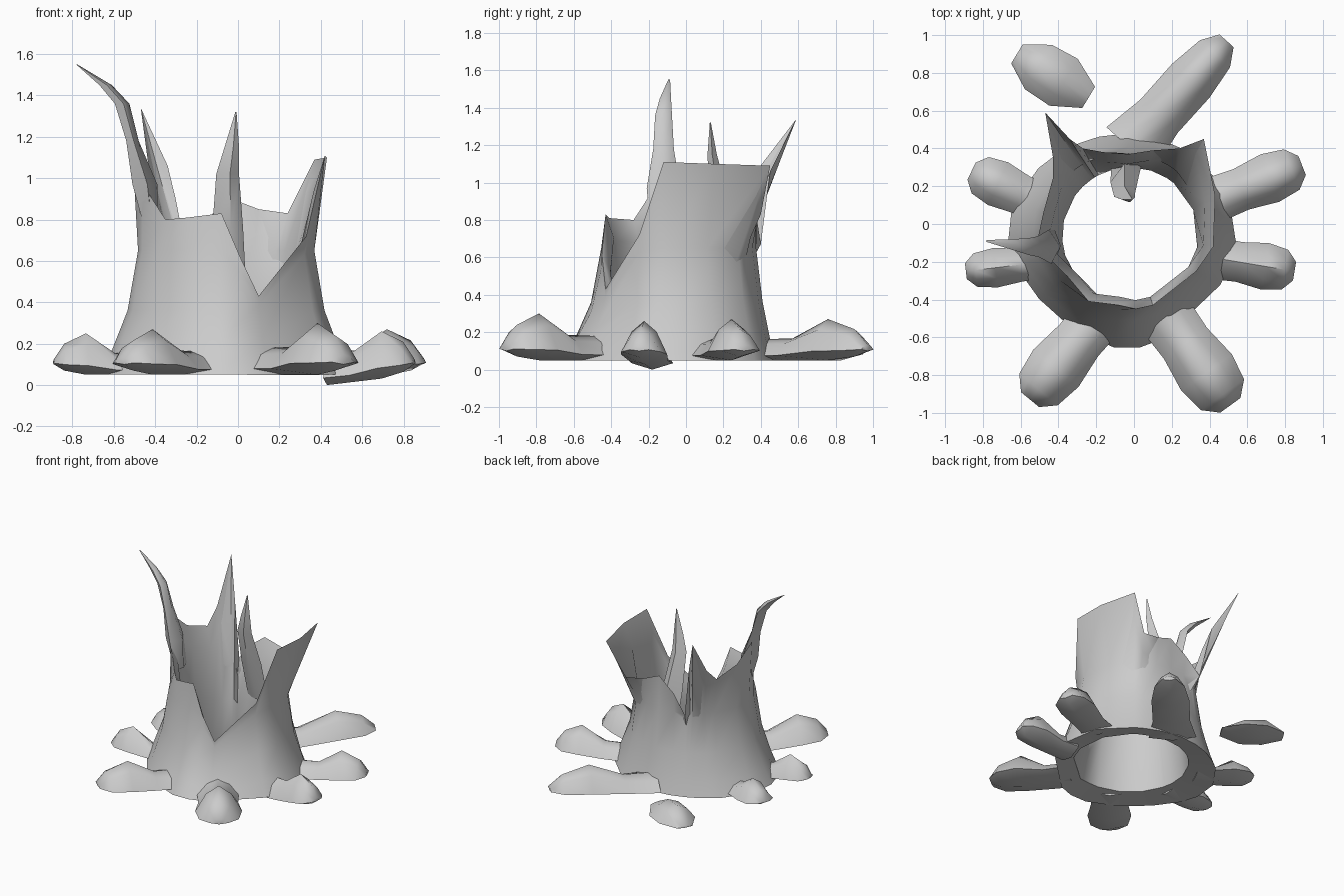
import bpy
import bmesh
from math import atan2, cos, sin, radians
from mathutils import Vector

cube = bpy.data.objects.get("Cube")
if cube:
    bpy.data.objects.remove(cube, do_unlink=True)

grey = bpy.data.materials.new("weathered grey")
grey.use_nodes = True
colour = (0.6, 0.6, 0.6, 1)
grey.diffuse_color = colour
grey.node_tree.nodes["Principled BSDF"].inputs["Base Color"].default_value = colour


def loft(name, rings, wrap=False, angle=60):
    """Skin closed rings of points; wrap joins the last ring to the first."""
    bm = bmesh.new()
    rows = [[bm.verts.new(p) for p in ring] for ring in rings]
    pairs = list(zip(rows, rows[1:]))
    if wrap:
        pairs.append((rows[-1], rows[0]))
    else:
        bm.faces.new(rows[0])
        bm.faces.new(rows[-1])
    for a, b in pairs:
        n = len(a)
        for i in range(n):
            j = (i + 1) % n
            bm.faces.new((a[i], a[j], b[j], b[i]))
    bmesh.ops.recalc_face_normals(bm, faces=bm.faces)
    mesh = bpy.data.meshes.new(name)
    bm.to_mesh(mesh)
    bm.free()
    mesh.materials.append(grey)
    obj = bpy.data.objects.new(name, mesh)
    bpy.context.collection.objects.link(obj)
    bpy.ops.object.select_all(action="DESELECT")
    obj.select_set(True)
    bpy.context.view_layer.objects.active = obj
    bpy.ops.object.shade_smooth_by_angle(angle=radians(angle))
    return obj


# Jagged rim of the hollow trunk, anticlockwise from the front notch
rim = [(0.1, -0.43, 0.43), (0.33, -0.25, 0.72), (0.42, -0.12, 1.11),
       (0.43, 0.15, 1.1), (0.37, 0.45, 1.09), (0.24, 0.4, 0.83),
       (0.1, 0.39, 0.85), (-0.03, 0.37, 0.9), (-0.16, 0.38, 0.8),
       (-0.27, 0.4, 0.67), (-0.34, 0.45, 1.06), (-0.47, 0.59, 1.34),
       (-0.43, 0.36, 1.04), (-0.43, 0.24, 0.93), (-0.48, 0.06, 0.99),
       (-0.51, -0.08, 1.12), (-0.46, -0.17, 0.97), (-0.35, -0.28, 0.8),
       (-0.24, -0.41, 0.81), (-0.08, -0.43, 0.83), (0.01, -0.45, 0.62)]
rim = [Vector(p) for p in rim]
centre = Vector((-0.04, -0.04, 0))


def trunk_ring(radius, level, origin=centre, flare=0, lean=0.03):
    """Ring under the rim; flare widens front and sides, lean the left side."""
    ring = []
    for p in rim:
        a = atan2(p.y - centre.y, p.x - centre.x)
        r = radius + flare * (max(0, -sin(a)) ** 4 + 0.8 * cos(a) ** 4)
        r += lean * max(0, -cos(a)) ** 2
        z = min(level, p.z * 0.85 * level / 0.65 + 0.02)
        ring.append(origin + Vector((r * cos(a), r * sin(a), z)))
    return ring


# The hollow narrows at the waist and opens out slightly at the ground
hole = Vector((-0.02, -0.06, 0))
inside_top = [p.lerp(hole + Vector((0, 0, p.z)), 0.12) - Vector((0, 0, p.z * 0.15))
              for p in rim]
loft("hollow_trunk", [
    trunk_ring(0.41, 0.07, hole, lean=0), trunk_ring(0.52, 0.05, flare=0.1),
    trunk_ring(0.49, 0.16, flare=0.07), trunk_ring(0.45, 0.36, flare=0.02),
    trunk_ring(0.415, 0.65), rim, inside_top,
    trunk_ring(0.36, 0.42, hole, lean=0)], wrap=True)


def splinter(name, stations):
    """Thin tapering shard: each station is a point, a width and a thickness."""
    rings = []
    for p, wide, deep in stations:
        p = Vector(p)
        rings.append([p + Vector((wide * u, deep * v, 0))
                      for u, v in ((-0.5, -0.2), (0.1, -0.5), (0.5, 0), (0, 0.5))])
    loft(name, rings)


splinter("tall_splinter", [
    ((-0.42, -0.11, 0.75), 0.06, 0.16), ((-0.45, -0.12, 0.97), 0.12, 0.18),
    ((-0.51, -0.12, 1.18), 0.06, 0.11), ((-0.56, -0.12, 1.36), 0.07, 0.09),
    ((-0.64, -0.11, 1.45), 0.06, 0.06), ((-0.78, -0.09, 1.55), 0.005, 0.01)])
splinter("inner_splinter", [
    ((-0.04, 0.31, 0.45), 0.16, 0.06), ((-0.05, 0.25, 0.75), 0.15, 0.14),
    ((-0.05, 0.16, 1.02), 0.11, 0.08), ((-0.03, 0.14, 1.15), 0.07, 0.05),
    ((-0.01, 0.13, 1.32), 0.006, 0.006)])

# Roots: position along, width, crest height, underside height
sections = [(0, 0.9, 0.6, 0.05), (0.3, 0.85, 0.62, 0.05),
            (0.63, 1, 1, 0.05), (0.88, 0.85, 0.8, 0.07), (1, 0.4, 0.5, 0.1)]
# Root cross-section: sideways share, height share
outline = [(-0.5, 0.22), (-0.27, 0.75), (0, 1), (0.27, 0.75), (0.5, 0.22), (0, 0)]


def root(name, start, end, width, height, profile=sections, sink=0, spread=1):
    start, end = Vector((*start, 0)), Vector((*end, 0))
    side = (end - start).normalized().cross(Vector((0, 0, 1)))
    rings = []
    for t, w, h, low in profile:
        foot = low - sink * (1 - t)
        wide = width * w * (1 + (spread - 1) * (1 - t) ** 2)
        rings.append([start.lerp(end, t) + side * u * wide
                      + Vector((0, 0, foot + v * max(0.02, h * height - foot)))
                      for u, v in outline])
    loft(name, rings)


root("right_front_root", (0.43, -0.18), (0.85, -0.25), 0.25, 0.26, sink=0.05)
root("right_back_root", (0.43, 0.13), (0.89, 0.31), 0.27, 0.27)
root("back_root", (-0.02, 0.4), (0.49, 0.97), 0.25, 0.27, spread=1.5)
root("left_back_root", (-0.48, 0.1), (-0.86, 0.28), 0.25, 0.23)
root("left_front_root", (-0.47, -0.2), (-0.89, -0.25), 0.21, 0.25)
root("front_left_root", (-0.18, -0.48), (-0.55, -0.93), 0.31, 0.27)
root("front_right_root", (0.17, -0.49), (0.51, -0.96), 0.33, 0.3)

# Loose piece of root lying behind the trunk
fragment = [(0, 0.45, 0.5, 0.08), (0.35, 1, 0.9, 0.05),
            (0.7, 0.95, 1, 0.05), (1, 0.4, 0.5, 0.08)]
root("loose_root", (-0.24, 0.67), (-0.62, 0.9), 0.29, 0.2, fragment)
